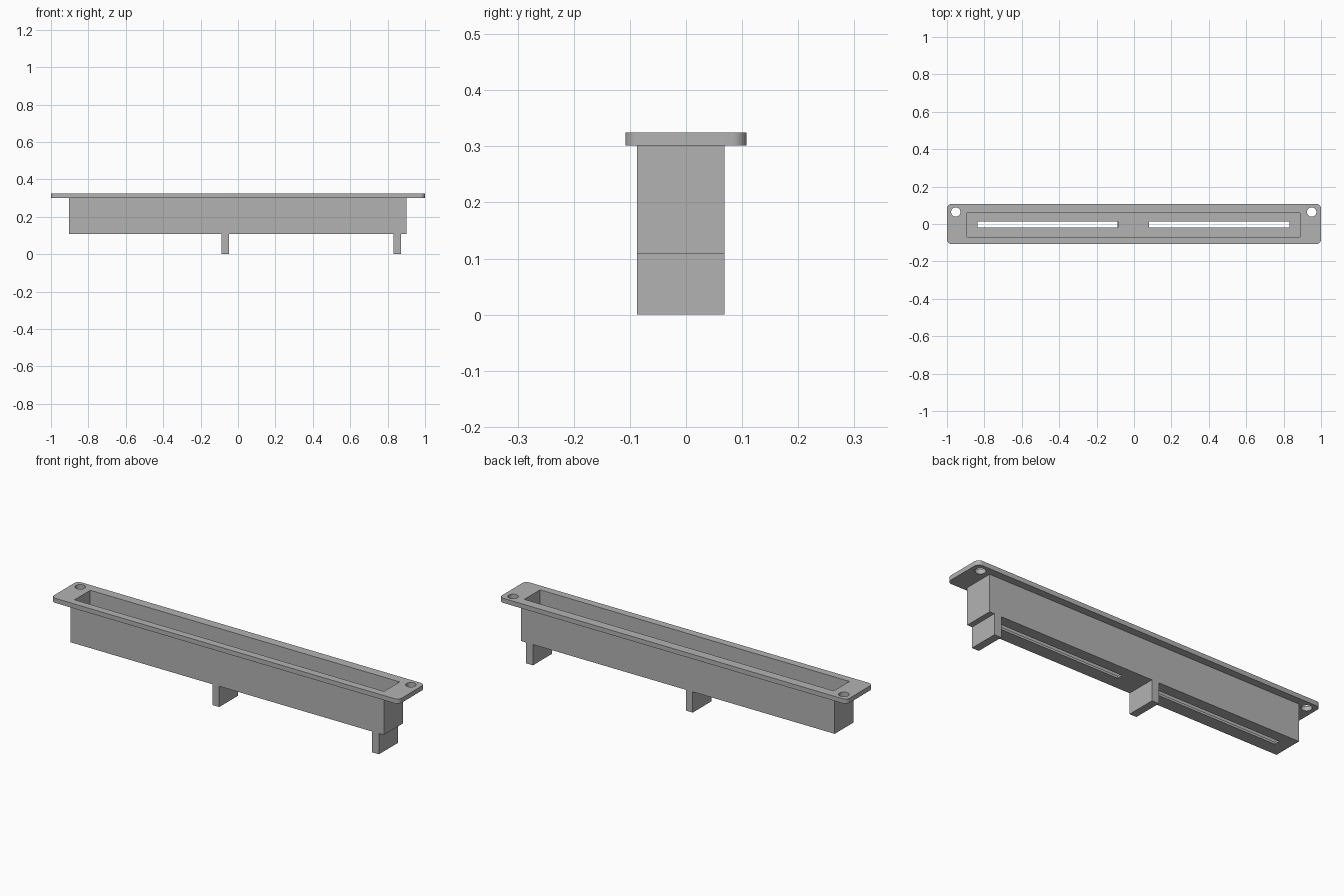
import bpy, bmesh, math
from mathutils import Matrix

cube = bpy.data.objects.get("Cube")
if cube:
    bpy.data.objects.remove(cube, do_unlink=True)

grey = bpy.data.materials.new("plain grey")
grey.use_nodes = True
grey.diffuse_color = (0.45, 0.45, 0.45, 1)
grey.node_tree.nodes["Principled BSDF"].inputs["Base Color"].default_value = grey.diffuse_color


def finish(name, bm):
    mesh = bpy.data.meshes.new(name)
    bm.to_mesh(mesh)
    bm.free()
    mesh.materials.append(grey)
    obj = bpy.data.objects.new(name, mesh)
    bpy.context.collection.objects.link(obj)
    return obj


def box(name, x, y, z, corner=0):
    """Box from (min, max) ranges, with optional rounded upright edges."""
    bm = bmesh.new()
    bmesh.ops.create_cube(bm, size=1)
    for v in bm.verts:
        v.co = [r[0] if c < 0 else r[1] for c, r in zip(v.co, (x, y, z))]
    if corner:
        upright = [e for e in bm.edges if abs(e.verts[0].co.z - e.verts[1].co.z) > 1e-4]
        bmesh.ops.bevel(bm, geom=upright, offset=corner, segments=8,
                        profile=0.5, affect='EDGES')
    return finish(name, bm)


def rod(name, x, y, z, radius, depth):
    bm = bmesh.new()
    bmesh.ops.create_cone(bm, cap_ends=True, segments=32, radius1=radius, radius2=radius,
                          depth=depth, matrix=Matrix.Translation((x, y, z)))
    return finish(name, bm)


def combine(target, tool, operation):
    """Apply a boolean and remove the helper."""
    tool.hide_render = True
    mod = target.modifiers.new(operation.lower(), 'BOOLEAN')
    mod.operation, mod.solver, mod.object = operation, 'EXACT', tool
    bpy.context.view_layer.objects.active = target
    bpy.ops.object.modifier_apply(modifier=mod.name)
    bpy.data.objects.remove(tool, do_unlink=True)


BODY_Y = (-0.087, 0.069)
BOTTOM, RIM, TOP = 0.108, 0.301, 0.325

# Mounting flange joined to the deep body
housing = box("flanged_housing", (-1, 1), (-0.108, 0.108), (RIM, TOP), corner=0.026)
combine(housing, box("body", (-0.904, 0.9), BODY_Y, (BOTTOM, RIM + 0.01)), 'UNION')

# Open pocket
combine(housing, box("pocket", (-0.892, 0.888), (-0.069, 0.060),
                     (BOTTOM + 0.012, TOP + 0.1)), 'DIFFERENCE')

# Two floor slots
for x in ((-0.837, -0.085), (0.080, 0.832)):
    combine(housing, box("slot", x, (-0.019, 0.013), (0.05, 0.2)), 'DIFFERENCE')

# Screw holes at the back corners
for x in (-0.953, 0.950):
    combine(housing, rod("screw_hole", x, 0.064, RIM, 0.025, 0.2), 'DIFFERENCE')

# Two full-depth feet
feet = [box(name, (x, x + 0.04), BODY_Y, (0, BOTTOM))
        for name, x in (("middle_foot", -0.087), ("end_foot", 0.832))]

bpy.ops.object.select_all(action='DESELECT')
housing.select_set(True)
bpy.context.view_layer.objects.active = housing
bpy.ops.object.shade_smooth_by_angle(angle=math.radians(30))
